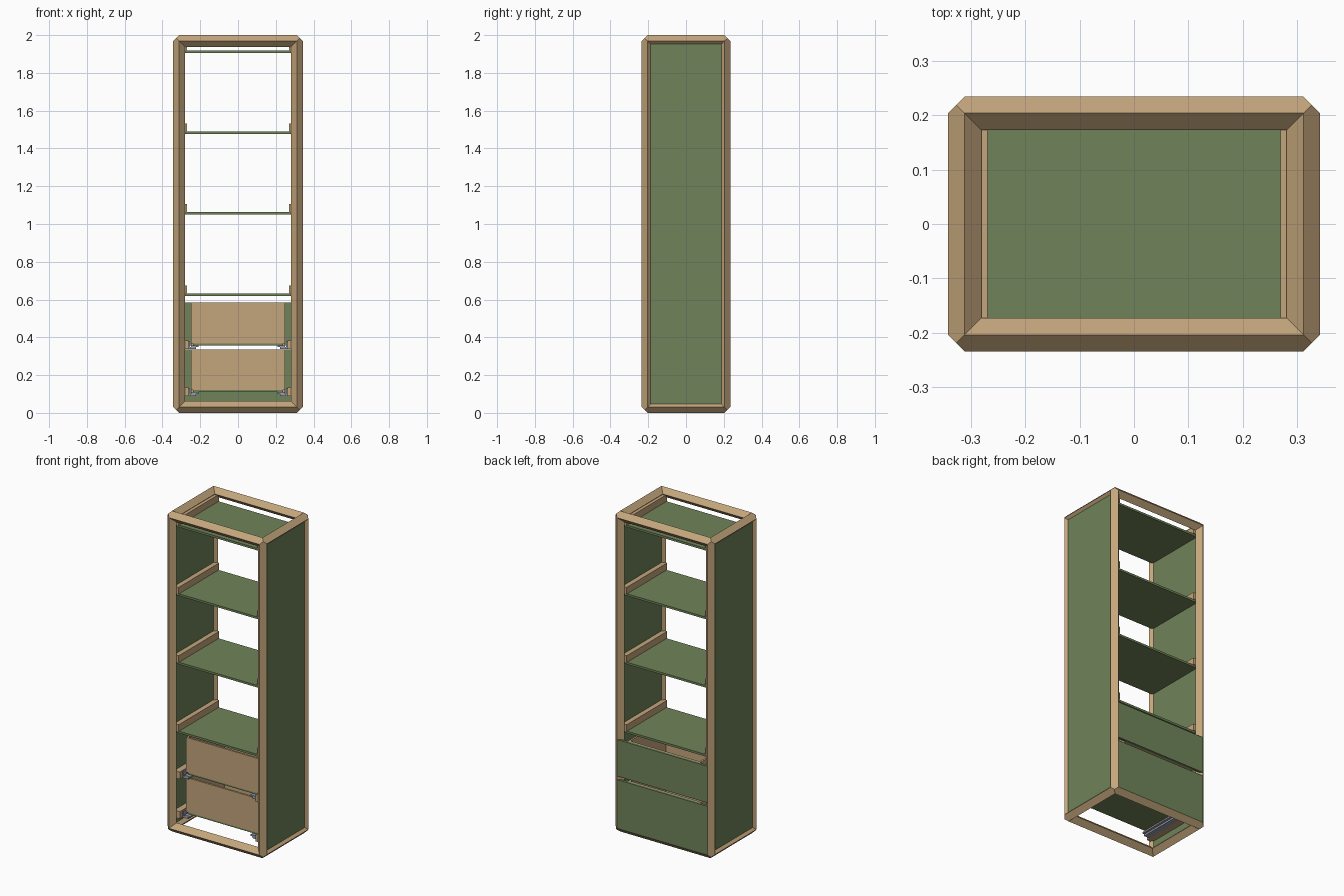
import bpy, bmesh
from mathutils import Vector

if "Cube" in bpy.data.objects:
    bpy.data.objects.remove(bpy.data.objects["Cube"])


def material(name, rgb):
    m = bpy.data.materials.new(name)
    m.diffuse_color = (*rgb, 1)
    m.use_nodes = True
    m.node_tree.nodes["Principled BSDF"].inputs["Base Color"].default_value = m.diffuse_color
    return m


WOOD = material("wood", (0.55, 0.38, 0.20))
GREEN = material("green_board", (0.16, 0.23, 0.10))
STEEL = material("steel", (0.33, 0.34, 0.40))


def finish(name, bm, mat):
    bmesh.ops.recalc_face_normals(bm, faces=bm.faces)
    me = bpy.data.meshes.new(name)
    bm.to_mesh(me)
    bm.free()
    me.materials.append(mat)
    ob = bpy.data.objects.new(name, me)
    bpy.context.collection.objects.link(ob)
    return ob


def boxes(name, mat, *ranges):
    """One object made of boxes given as (x0, x1, y0, y1, z0, z1)."""
    bm = bmesh.new()
    for x0, x1, y0, y1, z0, z1 in ranges:
        vs = bmesh.ops.create_cube(bm, size=1)["verts"]
        for v in vs:
            v.co = Vector(((x0 + x1) / 2 + v.co.x * (x1 - x0),
                           (y0 + y1) / 2 + v.co.y * (y1 - y0),
                           (z0 + z1) / 2 + v.co.z * (z1 - z0)))
    return finish(name, bm, mat)


def pair(name, mat, *ranges):
    """Boxes on the right, mirrored to the left."""
    ob = boxes(name, mat, *ranges)
    ob.modifiers.new("mirror", "MIRROR").use_mirror_merge = False
    return ob


# Frame: twelve mitred beams of diamond section along the edges of a box
HALF = (0.312, 0.204, 0.969)
R = 0.031
# each face's end outline: (outward u, outward v, outward along the beam)
FACES = [
    [(0, 1, 0), (.5, .5, .5), (1, 0, 0)],
    [(0, 1, 0), (-1, 0, -1)],
    [(-1, 0, -1), (-.5, -.5, -.5), (0, -1, -1)],
    [(0, -1, -1), (1, 0, 0)],
]
bm = bmesh.new()
for a in range(3):
    b, c = (a + 1) % 3, (a + 2) % 3
    for sb in (-1, 1):
        for sc in (-1, 1):
            def point(q, sa):
                p = Vector((0, 0, 0))
                p[a] = sa * (HALF[a] + R * q[2])
                p[b] = sb * (HALF[b] + R * q[0])
                p[c] = sc * (HALF[c] + R * q[1])
                p.z += 1
                return bm.verts.new(p)
            for f in FACES:
                bm.faces.new([point(q, 1) for q in f] +
                             [point(q, -1) for q in reversed(f)])
bmesh.ops.remove_doubles(bm, verts=bm.verts, dist=1e-4)
finish("frame", bm, WOOD)

# Side panels set into the frame
pair("side_panel", GREEN, (0.300, 0.328, -0.20, 0.20, 0.04, 1.96))

# Shelves with a wooden rail at each end
for i, z in enumerate((0.62, 1.05, 1.477, 1.905)):
    boxes(f"shelf_{i}", GREEN, (-0.30, 0.30, -0.195, 0.195, z, z + 0.013))
    pair(f"shelf_rail_{i}", WOOD, (0.27, 0.302, -0.20, 0.20, z + 0.013, z + 0.055))

# Drawers: green fronts on the +y side, open wooden boxes, steel runners
Y0, Y1, T = -0.155, 0.219, 0.012
for name, front_z, z0, z1 in (("lower", 0.031, 0.11, 0.335),
                              ("upper", 0.357, 0.357, 0.585)):
    boxes(f"{name}_drawer_front", GREEN, (-0.312, 0.312, Y1, 0.235, front_z, z1))
    boxes(f"{name}_drawer_box", WOOD,
          (-0.25, 0.25, Y0, Y0 + T, z0 + 0.010, z1),
          (-0.25, 0.25, Y1 - T, Y1, z0, z1),
          (-0.25, -0.25 + T, Y0 + T, Y1 - T, z0, z1),
          (0.25 - T, 0.25, Y0 + T, Y1 - T, z0, z1))
    boxes(f"{name}_drawer_bottom", GREEN,
          (-0.238, 0.238, Y0, Y1 - T, z0 + 0.001, z0 + 0.010))
    # runner: channel under the box plus a flange onto the rail
    pair(f"{name}_runner", STEEL,
         (0.208, 0.248, Y0 - 0.02, 0.20, z0 - 0.009, z0),
         (0.222, 0.262, Y0 - 0.02, 0.20, z0 - 0.020, z0 - 0.009),
         (0.255, 0.262, Y0 - 0.02, 0.20, z0 - 0.009, z0 + 0.02))
    pair(f"{name}_runner_rail", WOOD,
         (0.262, 0.302, -0.20, 0.20, z0 - 0.020, z0 + 0.025))
